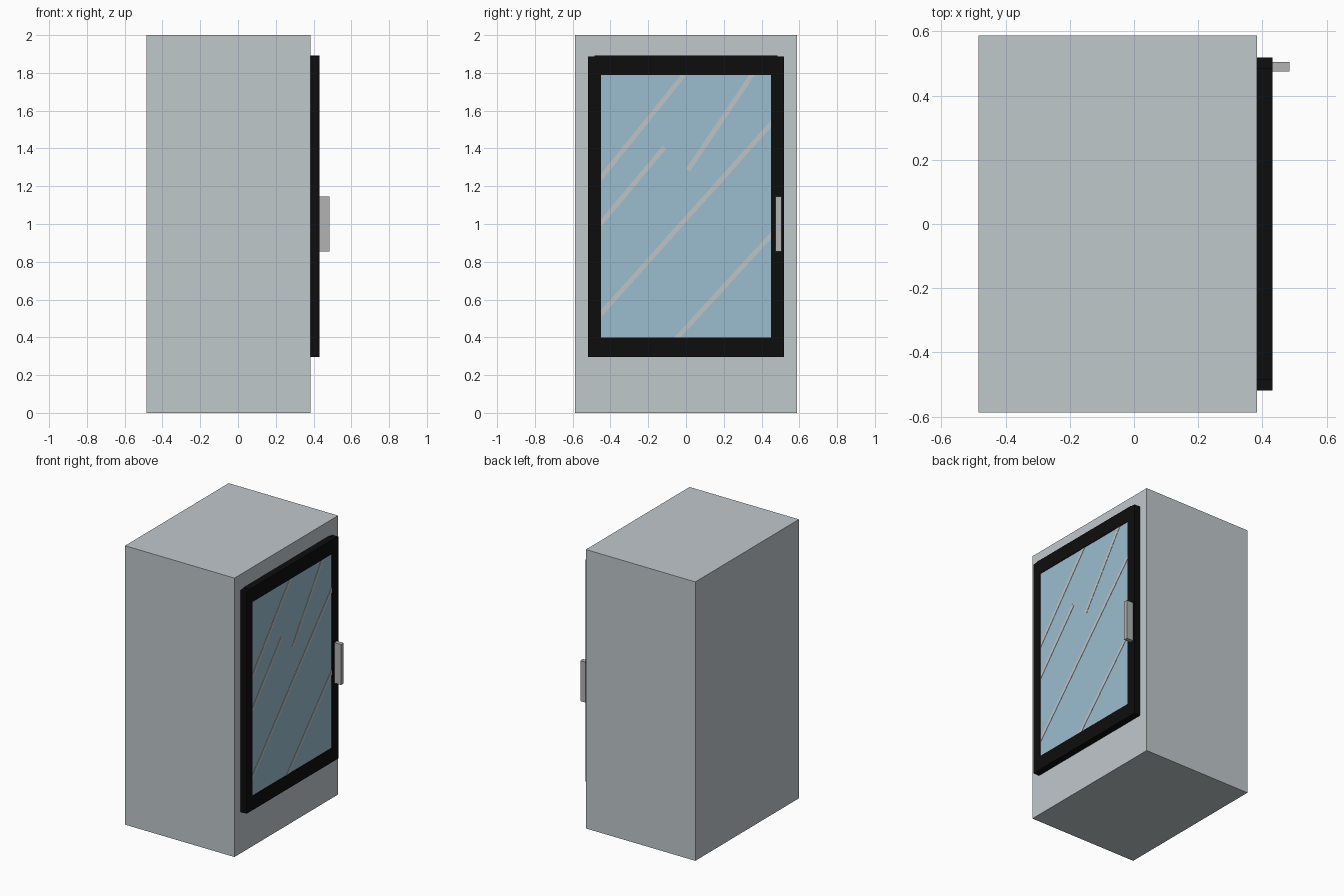
import bpy, math
from mathutils import Vector

if "Cube" in bpy.data.objects:
    bpy.data.objects.remove(bpy.data.objects["Cube"])


def material(name, rgb):
    m = bpy.data.materials.new(name)
    m.diffuse_color = (*rgb, 1)
    m.use_nodes = True
    m.node_tree.nodes["Principled BSDF"].inputs["Base Color"].default_value = m.diffuse_color
    return m


BODY = material("painted_metal", (0.53, 0.58, 0.60))
BLACK = material("black_trim", (0.004, 0.004, 0.004))
GLASS = material("blue_glass", (0.33, 0.51, 0.62))
SHINE = material("glass_shine", (0.53, 0.55, 0.56))
STEEL = material("handle_grey", (0.45, 0.45, 0.45))


def box(name, x, y, z, mat):
    """Axis-aligned box from (min, max) ranges."""
    bpy.ops.mesh.primitive_cube_add(size=1, location=[sum(r) / 2 for r in (x, y, z)])
    ob = bpy.context.object
    ob.name = name
    ob.scale = [r[1] - r[0] for r in (x, y, z)]
    bpy.ops.object.transform_apply(location=False, rotation=False)
    ob.data.materials.append(mat)
    return ob


# Cabinet body
BACK, FRONT, DOOR = -0.485, 0.383, 0.432
box("cabinet_body", (BACK, FRONT), (-0.587, 0.587), (0, 2), BODY)

# Door frame: two stiles and two rails
OUT, INN = 0.519, 0.45
for side, name in ((-1, "left_stile"), (1, "right_stile")):
    y = sorted((side * OUT, side * INN))
    box("door_" + name, (FRONT, DOOR), y, (0.297, 1.888), BLACK)
box("door_top_rail", (FRONT, DOOR), (-0.485, 0.485), (1.79, 1.893), BLACK)
box("door_bottom_rail", (FRONT, DOOR), (-INN, INN), (0.297, 0.398), BLACK)

# Glass pane, set just behind the frame face
PANE = DOOR - 0.005
box("glass_pane", (FRONT, PANE), (-INN, INN), (0.398, 1.79), GLASS)

# Slanted reflection strips lying on the glass; frame ends tuck into the frame
streaks = [
    ((-0.465, 1.227), (0.005, 1.81)),
    ((-0.465, 0.987), (-0.115, 1.405)),
    ((0.01, 1.285), (0.363, 1.81)),
    ((-0.465, 0.508), (0.465, 1.547)),
    ((-0.06, 0.384), (0.465, 0.956)),
]
for i, (a, b) in enumerate(streaks):
    a, b = Vector(a), Vector(b)
    d, mid = b - a, (a + b) / 2
    half = d.length / 2
    strip = box(f"glass_shine_{i + 1}", (-0.002, 0.002), (-half, half), (-0.0125, 0.0125), SHINE)
    strip.location = (PANE, mid.x, mid.y)
    strip.rotation_euler.x = math.atan2(d.y, d.x)

# Door handle
box("door_handle", (DOOR - 0.002, 0.485), (0.475, 0.505), (0.855, 1.145), STEEL)
